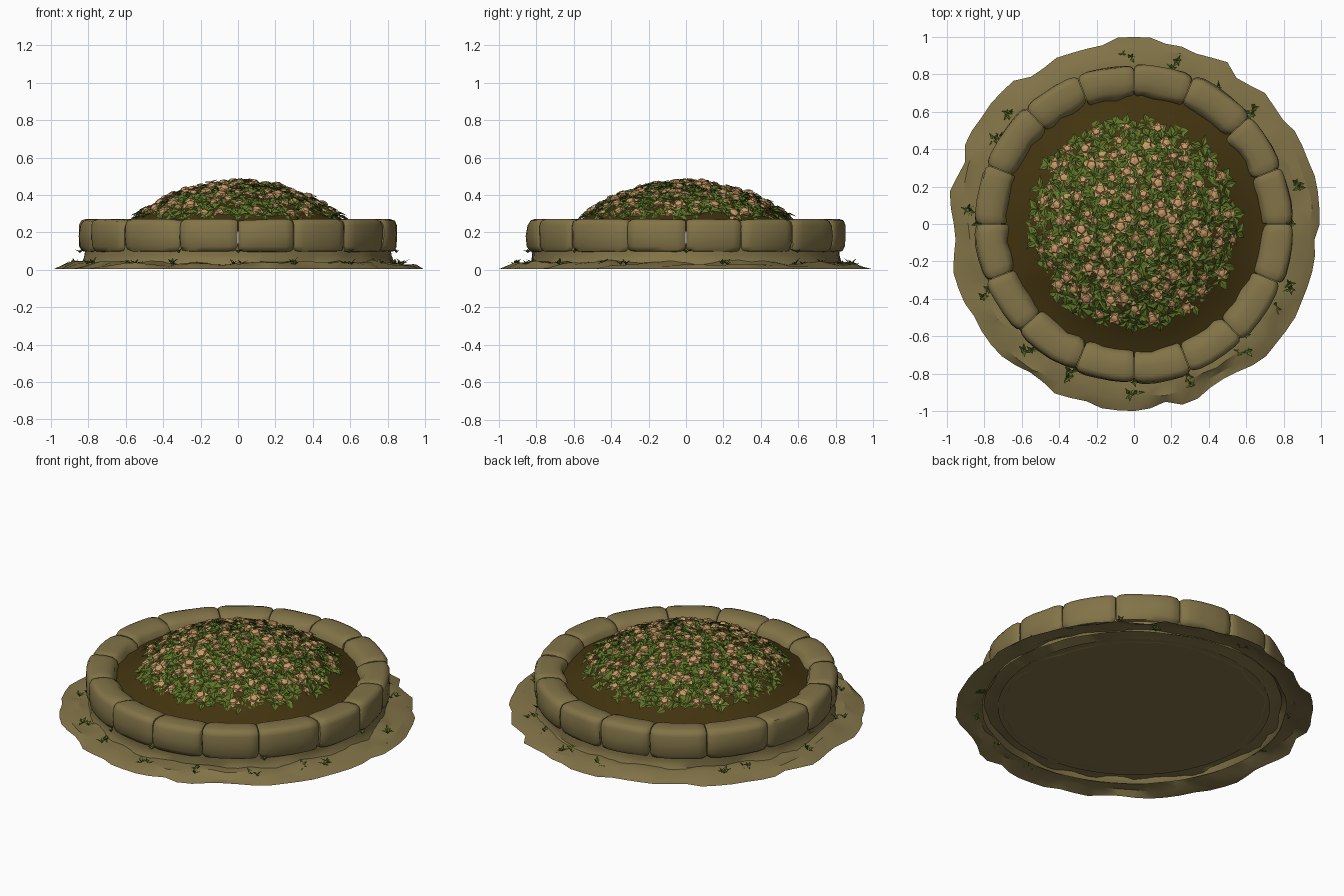
import bpy, math, random
from math import sin, cos, pi, radians
from mathutils import Vector, Matrix, noise

if "Cube" in bpy.data.objects:
    bpy.data.objects.remove(bpy.data.objects["Cube"])

random.seed(7)
R = random.uniform


def mat(name, c):
    m = bpy.data.materials.new(name)
    m.diffuse_color = (*c, 1)
    m.use_nodes = True
    m.node_tree.nodes["Principled BSDF"].inputs["Base Color"].default_value = m.diffuse_color
    return m


STONE = mat("olive stone", (0.225, 0.175, 0.065))
SOIL = mat("dark soil", (0.055, 0.034, 0.005))
LEAF = mat("leaf green", (0.115, 0.18, 0.022))
PETAL = mat("peach petal", (0.58, 0.33, 0.135))


def make(name, verts, faces, m, angle=None):
    me = bpy.data.meshes.new(name)
    me.from_pydata(verts, [], faces)
    me.materials.append(m)
    if angle:
        me.shade_smooth()
        me.set_sharp_from_angle(angle=radians(angle))
    ob = bpy.data.objects.new(name, me)
    bpy.context.collection.objects.link(ob)
    return ob


def polar(r, a, z):
    return Vector((r * cos(a), r * sin(a), z))


def wob(a, k, s):
    """Smooth closed noise around the ring."""
    return noise.noise(Vector((cos(a) * k, sin(a) * k, s)))


def ring(name, n, rows, point, m, angle, flip=False):
    """Surface of revolution with a free point(row, angle) rule."""
    v = [point(j, 2 * pi * i / n) for j in range(rows) for i in range(n)]
    f = []
    for j in range(rows - 1):
        for i in range(n):
            k = (i + 1) % n
            q = (j * n + i, j * n + k, (j + 1) * n + k, (j + 1) * n + i)
            f.append(q if flip else q[::-1])
    return make(name, v, f, m, angle)


# Rough stone skirt lying on the ground
def skirt_pt(j, a):
    base_r = (0.72, 0.82, 0.88, 0.94, 0.985)[j]
    base_z = (0.018, 0.04, 0.032, 0.022, 0.004)[j]
    amp_r = (0.03, 0.01, 0.02, 0.025, 0.05)[j]
    r = base_r + amp_r * wob(a, 6, j * 3.1) + (R(-0.012, 0.012) if j > 1 else 0)
    z = base_z + (0.028 * wob(a, 5, j * 0.8 + 9) if 0 < j < 4 else 0)
    return polar(min(r, 1.0), a, max(z, 0.0))


ring("ground_skirt", 72, 5, skirt_pt, STONE, 28)


# Lower wall course
def wall_pt(j, a):
    r = (0.85, 0.828, 0.82, 0.822, 0.70)[j] + 0.014 * wob(a, 5, 2 + j * 0.5)
    return polar(r, a, (0.015, 0.04, 0.08, 0.13, 0.14)[j])


ring("lower_wall", 80, 5, wall_pt, STONE, 35, True)

# Flat underside
n = 64
make("underside", [polar(0.76, 2 * pi * i / n, 0.02) for i in range(n)],
     [tuple(range(n))[::-1]], STONE)

# Sixteen rounded rim stones, following the joints of each quarter
quarter = (0, 21, 43, 68)
joints = [q * 90 + d for q in range(4) for d in quarter] + [360]
prof = [(0.80, 0.095), (0.835, 0.10), (0.85, 0.125), (0.853, 0.18), (0.85, 0.24), (0.838, 0.264),
        (0.815, 0.272), (0.76, 0.272), (0.715, 0.265), (0.69, 0.245), (0.675, 0.20), (0.665, 0.13)]
P, COLS = len(prof), (0, 0.05, 0.16, 0.38, 0.62, 0.84, 0.95, 1)
for s in range(16):
    a0, a1 = radians(joints[s] + 0.12), radians(joints[s + 1] - 0.12)
    dr, verts, faces = R(-0.006, 0.003), [], []
    for c, t in enumerate(COLS):
        shrink = {0: 0.80, 1: 0.94, 6: 0.94, 7: 0.80}.get(c, 1)
        a = a0 + (a1 - a0) * t
        for k, (r, z) in enumerate(prof):
            bump = 0.011 * noise.noise(Vector((r * 7 + s * 5, a * 5, z * 9)))
            rr = 0.76 + (r - 0.76) * shrink + dr + bump
            rr += 0.02 * noise.noise(Vector((a * 9, s, 3))) if k > 8 else 0
            verts.append(polar(rr, a, 0.185 + (z - 0.185) * (0.4 + 0.6 * shrink) + min(bump, 0) * 0.8))
    for c in range(len(COLS) - 1):
        for k in range(P):
            k2 = (k + 1) % P
            faces.append((c * P + k, (c + 1) * P + k, (c + 1) * P + k2, c * P + k2))
    faces += [tuple(range(P)), tuple(range((len(COLS) - 1) * P, len(COLS) * P))[::-1]]
    make(f"rim_stone_{s + 1}", verts, faces, STONE, 50)


# Soil mound
def soil_pt(j, a):
    r = (0.71, 0.62, 0.54, 0.42, 0.28, 0.14, 0.001)[j]
    z = 0.205 + 0.235 * max(0, 1 - (r / 0.66) ** 2)
    return polar(r, a, z + 0.012 * wob(a, 3, j))


ring("soil_mound", 48, 7, soil_pt, SOIL, 60, True)


# Leaf and petal helpers: small folded blades in a local frame
def dome(r):
    return 0.262 + 0.2 * (1 - (r / 0.585) ** 2)


def frame(r, a):
    nrm = Vector((cos(a) * 0.4 * r / 0.342, sin(a) * 0.4 * r / 0.342, 1)).normalized()
    return Matrix.Translation(polar(r, a, dome(r))) @ nrm.to_track_quat('Z', 'Y').to_matrix().to_4x4()


def blade(V, F, M, yaw, tilt, L, W, fold, start=0.0):
    """Pointed blade with a centre crease and a drooping tip."""
    M = M @ Matrix.Rotation(yaw, 4, 'Z') @ Matrix.Rotation(-tilt, 4, 'Y')
    b = len(V)
    pts = [(start, 0, 0), (L * 0.45, -W, fold), (L * 0.5, 0, 0),
           (L * 0.45, W, fold), (L, 0, -L * 0.12)]
    V.extend(M @ Vector(p) for p in pts)
    F.extend([(b, b + 1, b + 2), (b, b + 2, b + 3), (b + 1, b + 4, b + 2), (b + 2, b + 4, b + 3)])


# Even sunflower-style spread over the mound
def spread(count, rmax, jit):
    for i in range(count):
        r = rmax * math.sqrt((i + 0.5) / count) + R(-jit, jit)
        yield min(abs(r), rmax), i * 2.39996 + R(-jit, jit) * 2


V, F = [], []
for r, a in spread(330, 0.555, 0.02):
    M = frame(r, a) @ Matrix.Translation((0, 0, R(-0.022, 0.004)))
    y = R(0, 6.28)
    for k in range(4):
        blade(V, F, M, y + k * pi / 2 + R(-0.3, 0.3), R(0.0, 0.5), R(0.05, 0.075), R(0.016, 0.024), 0.008)
make("leaves", V, F, LEAF)

# Blossoms: a cupped outer whorl around a closed faceted heart
V, F = [], []
for r, a in spread(125, 0.53, 0.03):
    M = frame(r, a) @ Matrix.Translation((0, 0, R(-0.004, 0.012)))
    M = M @ Matrix.Rotation(R(-0.35, 0.35), 4, 'X') @ Matrix.Rotation(R(-0.35, 0.35), 4, 'Y')
    y, s = R(0, 6.28), R(0.75, 1.15)
    for k in range(5):
        blade(V, F, M, y + k * 2 * pi / 5, R(0.0, 0.25), 0.046 * s, 0.019 * s, 0.006)
    b = len(V)
    for rad, z in ((0.028, 0.002), (0.022, 0.016)):
        V.extend(M @ (polar(rad * s, y + k * 2 * pi / 5 + 0.6, z * s)) for k in range(5))
    V.append(M @ Vector((0, 0, 0.021 * s)))
    for k in range(5):
        k2 = (k + 1) % 5
        F.extend([(b + k, b + k2, b + 5 + k2, b + 5 + k), (b + 5 + k, b + 5 + k2, b + 10)])
make("blossoms", V, F, PETAL)

# Small weeds growing from the skirt
V, F = [], []
for d in (92, 75, 57, 44, 13, -22, -31, -50, -70, -90, -113, -131, -156, 175, 148, 137):
    for _ in range(2):
        M = Matrix.Translation(polar(R(0.85, 0.91), radians(d + R(-2, 2)), 0.028))
        for k in range(5):
            blade(V, F, M, k * 1.26 + R(-0.4, 0.4), R(0.2, 1.1), R(0.025, 0.05), R(0.007, 0.011), 0.004)
# one weed sprig tucked under the rim at each quarter joint
for d in (-90, -112, -45, 0, 180, 45):
    M = Matrix.Translation(polar(0.845, radians(d), 0.09))
    for k in range(4):
        blade(V, F, M, k * 1.6 + R(-0.4, 0.4), R(0.3, 1.1), R(0.02, 0.04), 0.008, 0.004)
make("weeds", V, F, LEAF)
